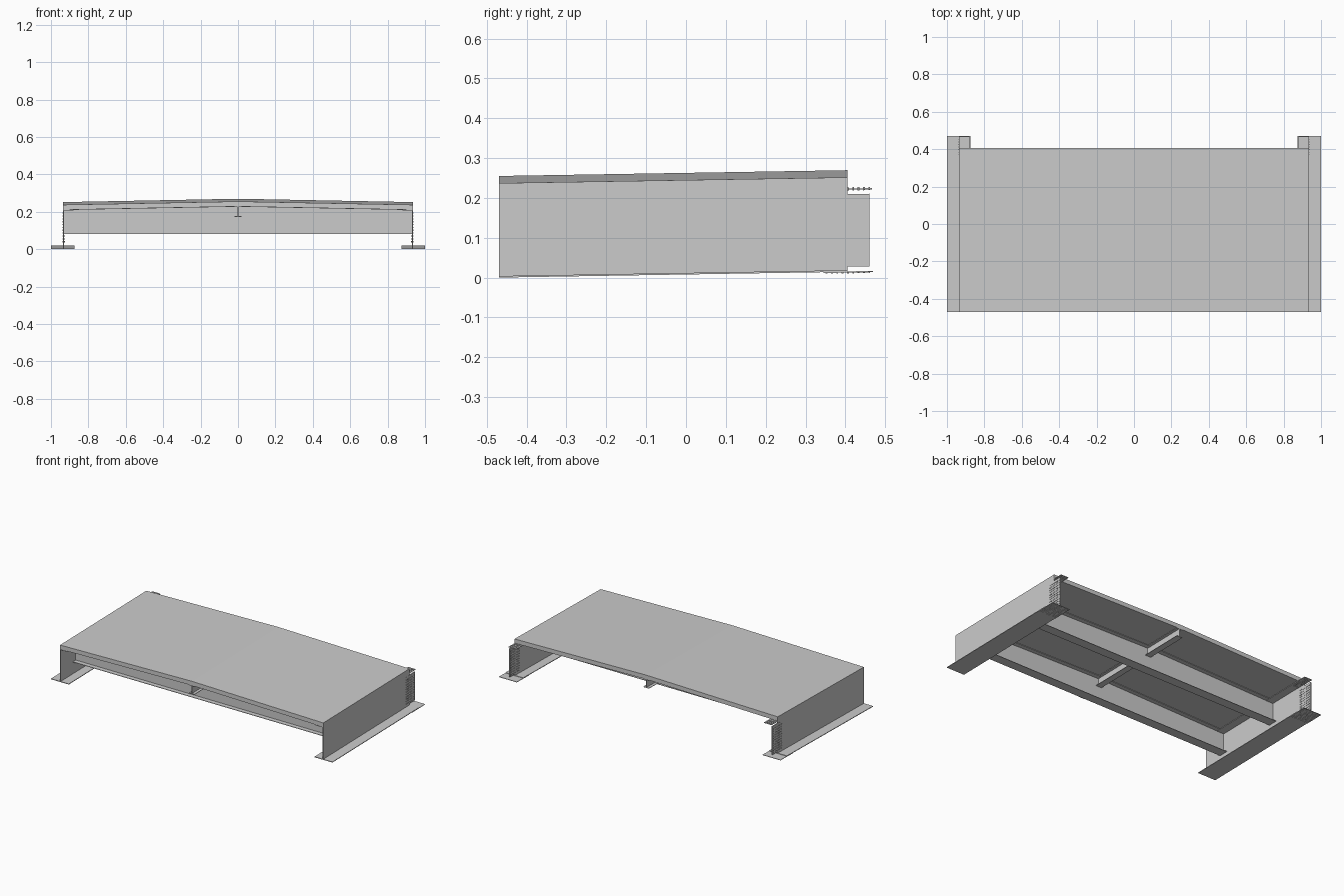
import bpy, bmesh
from mathutils import Vector

if "Cube" in bpy.data.objects:
    bpy.data.objects.remove(bpy.data.objects["Cube"])

GRADE = 0.0166          # longitudinal slope of the whole span
Y0, Y1 = -0.47, 0.405   # span ends
HALF = 0.935            # deck half width, also girder web position
SOFFIT, CROWN = 0.21, 0.018
T = 0.002               # half plate thickness


def soffit(x):
    return SOFFIT + CROWN * (1 - abs(x) / HALF)


def finish(name, bm):
    """Tilt the part to the road grade and link it."""
    for v in bm.verts:
        v.co.z += GRADE * (v.co.y - Y0)
    bmesh.ops.recalc_face_normals(bm, faces=bm.faces)
    me = bpy.data.meshes.new(name)
    bm.to_mesh(me)
    bm.free()
    ob = bpy.data.objects.new(name, me)
    bpy.context.collection.objects.link(ob)
    return ob


def add_box(bm, x, y, z):
    vs = bmesh.ops.create_cube(bm, size=1)['verts']
    for v in vs:
        v.co = Vector([(r[0] + r[1]) / 2 + c * (r[1] - r[0]) for c, r in zip(v.co, (x, y, z))])


def box(name, x, y, z):
    bm = bmesh.new()
    add_box(bm, x, y, z)
    return finish(name, bm)


def prism(name, pts, ya, yb):
    """Extrude an x-z outline along y."""
    bm = bmesh.new()
    face = bm.faces.new([bm.verts.new((x, ya, z)) for x, z in pts])
    ext = bmesh.ops.extrude_face_region(bm, geom=[face])['geom']
    for v in ext:
        if isinstance(v, bmesh.types.BMVert):
            v.co.y = yb
    return finish(name, bm)


def crowned(lo, hi):
    """Outline following the road crown, offset from the deck underside."""
    xs = (-HALF, 0, HALF)
    return [(x, soffit(x) + lo) for x in xs] + [(x, soffit(x) + hi) for x in reversed(xs)]


def spread(a, b, n):
    return [a + (b - a) * i / (n - 1) for i in range(n)]


# Deck slab
prism("deck_slab", crowned(0, 0.027), Y0, Y1)

# Cross beams: web, flat bottom flange, crowned top flange
for i, y in enumerate((-0.315, 0.1225)):
    low = 0.078
    web = [(-HALF, low), (HALF, low), (HALF, SOFFIT), (0, SOFFIT + CROWN), (-HALF, SOFFIT)]
    prism(f"cross_beam_web_{i}", web, y - T, y + T)
    box(f"cross_beam_bottom_flange_{i}", (-HALF, HALF), (y - 0.03, y + 0.03), (low, low + 0.003))
    prism(f"cross_beam_top_flange_{i}", crowned(-0.003, 0), y - 0.03, y + 0.03)

# Centre stringer
box("stringer_web", (-T, T), (Y0, Y1), (0.174, SOFFIT + CROWN))
box("stringer_bottom_flange", (-0.02, 0.02), (Y0, Y1), (0.173, 0.176))
box("stringer_top_flange", (-0.02, 0.02), (Y0, Y1), (0.225, 0.228))

# Main girders with bolted splices, one on each side
for side, s in (("left", -1), ("right", 1)):
    def xr(a, b):
        return tuple(sorted((s * a, s * b)))

    box(f"{side}_girder_web", xr(HALF - 0.004, HALF), (Y0, Y1), (0.003, SOFFIT))
    box(f"{side}_girder_bottom_flange", xr(0.873, 1.0), (Y0, Y1), (0, 0.004))
    box(f"{side}_girder_top_flange", xr(0.88, HALF), (Y0, Y1), (SOFFIT - 0.003, SOFFIT))

    # Splice plates reaching past the deck end
    box(f"{side}_bottom_splice", xr(0.873, 1.0), (0.345, 0.47), (-0.002, 0.001))
    box(f"{side}_top_splice", xr(0.88, HALF), (0.345, 0.467), (SOFFIT - 0.004, SOFFIT - 0.001))
    box(f"{side}_web_splice", xr(HALF - 0.006, HALF + 0.001), (0.36, 0.46), (0.013, 0.195))

    # Bolts through the splices
    r = 0.0022
    bm = bmesh.new()
    for y in spread(0.37, 0.453, 7):
        for z in spread(0.025, 0.178, 11):
            add_box(bm, xr(HALF - 0.009, HALF + 0.004), (y - r, y + r), (z - r, z + r))
    finish(f"{side}_web_bolts", bm)
    bm = bmesh.new()
    for y in spread(0.353, 0.46, 9):
        for x in (0.892, 0.902, 0.915, 0.925):
            add_box(bm, xr(x - r, x + r), (y - r, y + r), (SOFFIT - 0.006, SOFFIT + 0.002))
        for x in spread(0.885, 0.988, 8):
            add_box(bm, xr(x - r, x + r), (y - r, y + r), (-0.004, 0))
    finish(f"{side}_flange_bolts", bm)
